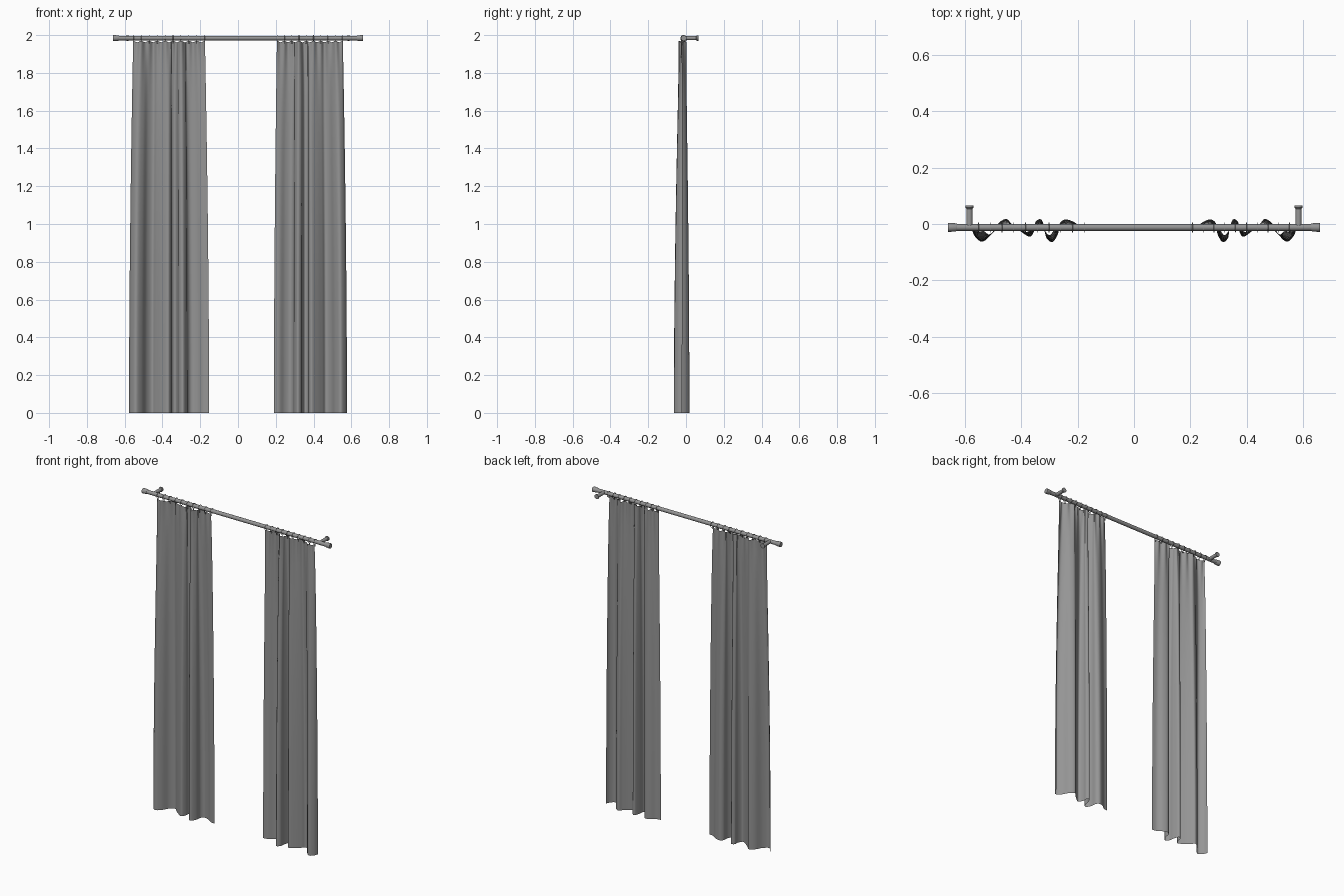
import bpy, bmesh, math
from mathutils import Vector, Matrix

cube = bpy.data.objects.get("Cube")
if cube:
    bpy.data.objects.remove(cube)

grey = bpy.data.materials.new("neutral grey")
grey.diffuse_color = (0.3, 0.3, 0.3, 1)
grey.use_nodes = True
bsdf = grey.node_tree.nodes["Principled BSDF"]
bsdf.inputs["Base Color"].default_value = grey.diffuse_color
bsdf.inputs["Roughness"].default_value = 0.8

ROD_Y, ROD_Z, TOP = -0.012, 1.984, 1.97
RINGS = 10


def finish(name, bm, angle=40):
    mesh = bpy.data.meshes.new(name)
    bm.to_mesh(mesh)
    bm.free()
    mesh.materials.append(grey)
    obj = bpy.data.objects.new(name, mesh)
    bpy.context.collection.objects.link(obj)
    bpy.ops.object.select_all(action='DESELECT')
    obj.select_set(True)
    bpy.context.view_layer.objects.active = obj
    bpy.ops.object.shade_smooth_by_angle(angle=math.radians(angle))
    return obj


def lathe(name, profile, origin, axis, sides=24):
    """Turn (distance, radius) pairs around an axis, with closed ends."""
    bm = bmesh.new()
    turn = Vector((0, 0, 1)).rotation_difference(Vector(axis)).to_matrix()
    loops = []
    for dist, rad in profile:
        loops.append([bm.verts.new(Vector(origin) + turn @ Vector(
            (rad * math.cos(a), rad * math.sin(a), dist)))
            for a in (2 * math.pi * i / sides for i in range(sides))])
    for a, b in zip(loops, loops[1:]):
        for i in range(sides):
            j = (i + 1) % sides
            bm.faces.new((a[i], a[j], b[j], b[i]))
    bm.faces.new(loops[0][::-1])
    bm.faces.new(loops[-1])
    return finish(name, bm)


def ring(name, x, major=0.0165, minor=0.0016, n=20, m=6):
    bm = bmesh.new()
    grid = []
    for i in range(n):
        a = 2 * math.pi * i / n
        grid.append([])
        for j in range(m):
            b = 2 * math.pi * j / m
            r = major + minor * math.cos(b)
            grid[i].append(bm.verts.new((x + minor * math.sin(b),
                           ROD_Y + r * math.cos(a), ROD_Z - 0.002 + r * math.sin(a))))
    for i in range(n):
        for j in range(m):
            p, q = (i + 1) % n, (j + 1) % m
            bm.faces.new((grid[i][j], grid[p][j], grid[p][q], grid[i][q]))
    bmesh.ops.recalc_face_normals(bm, faces=bm.faces)
    return finish(name, bm, 80)


# Hem outline: distance from the outer edge, depth
HEM = [(0, -.02), (.012, -.045), (.037, -.063), (.067, -.04), (.092, 0),
       (.122, .018), (.142, 0), (.172, -.025), (.207, -.045), (.224, -.02),
       (.227, .008), (.247, .016), (.261, -.02), (.266, -.05), (.287, -.064),
       (.307, -.035), (.312, 0), (.332, .016), (.362, .008), (.392, -.012),
       (.424, -.018)]


def smooth_path(points, steps):
    """Catmull-Rom curve through the points."""
    pts = [Vector(p) for p in points]
    pts = [2 * pts[0] - pts[1]] + pts + [2 * pts[-1] - pts[-2]]
    out = []
    for a, b, c, d in zip(pts, pts[1:], pts[2:], pts[3:]):
        for s in range(steps):
            t = s / steps
            out.append(0.5 * (2 * b + (c - a) * t + (2 * a - 5 * b + 4 * c - d) * t * t
                              + (3 * b - a - 3 * c + d) * t ** 3))
    return out + [pts[-2]]


def curtain(name, side, inner_top, inner_hem, outer_top=0.555, outer_hem=0.577):
    bm = bmesh.new()
    path = smooth_path(HEM, 6)
    width = HEM[-1][0]
    rows, count = [], 40
    for r in range(count + 1):
        f = (r / count) ** 1.6                      # rows crowd near the heading
        spread = 1 - (1 - f) ** 1.8
        depth = 0.38 + 0.62 * spread
        outer = outer_top + (outer_hem - outer_top) * spread
        inner = inner_top + (inner_hem - inner_top) * spread
        row = []
        for p in path:
            u = p.x / width
            pleat = math.cos(2 * math.pi * u * (RINGS - 1))
            fade = math.exp(-f * 14)
            x = outer + (inner - outer) * u
            y = -0.015 + (p.y + 0.015) * depth - 0.006 * pleat * fade
            z = TOP * (1 - f) - 0.004 * (1 - pleat) * fade * (1 - f)
            row.append(bm.verts.new((side * x, y, z)))
        rows.append(row)
    for a, b in zip(rows, rows[1:]):
        for i in range(len(a) - 1):
            quad = (a[i], a[i + 1], b[i + 1], b[i])
            bm.faces.new(quad if side < 0 else quad[::-1])
    # Face the cloth towards the front
    if sum((f.normal.y for f in bm.faces), 0.0) > 0:
        bmesh.ops.reverse_faces(bm, faces=bm.faces)
    finish(name, bm, 60)


# Rod
lathe("rod", [(-0.64, 0.012), (0.64, 0.012)], (0, ROD_Y, ROD_Z), (1, 0, 0))

for label, side, inner_top, inner_hem in (("right", -1, 0.175, 0.153),
                                          ("left", 1, 0.206, 0.19)):
    # End cap and wall bracket
    lathe(label + "_end_cap", [(0, 0.013), (0.004, 0.0145), (0.026, 0.016),
                               (0.03, 0.016), (0.032, 0.0145)],
          (side * 0.63, ROD_Y, ROD_Z), (side, 0, 0))
    lathe(label + "_bracket", [(0, 0.011), (0.066, 0.011), (0.07, 0.0145),
                               (0.077, 0.0145)],
          (side * 0.585, ROD_Y, ROD_Z), (0, 1, 0))
    # Cloth
    curtain(label + "_curtain", side, inner_top, inner_hem)
    # Rings with small clips
    for i in range(RINGS):
        x = side * (0.553 + (inner_top + 0.002 - 0.553) * i / (RINGS - 1))
        ring(f"{label}_ring_{i + 1}", x)
        lathe(f"{label}_clip_{i + 1}", [(0, 0.002), (0.012, 0.003)],
              (x, ROD_Y - 0.004, 1.967), (0, 0, -1), 8)
